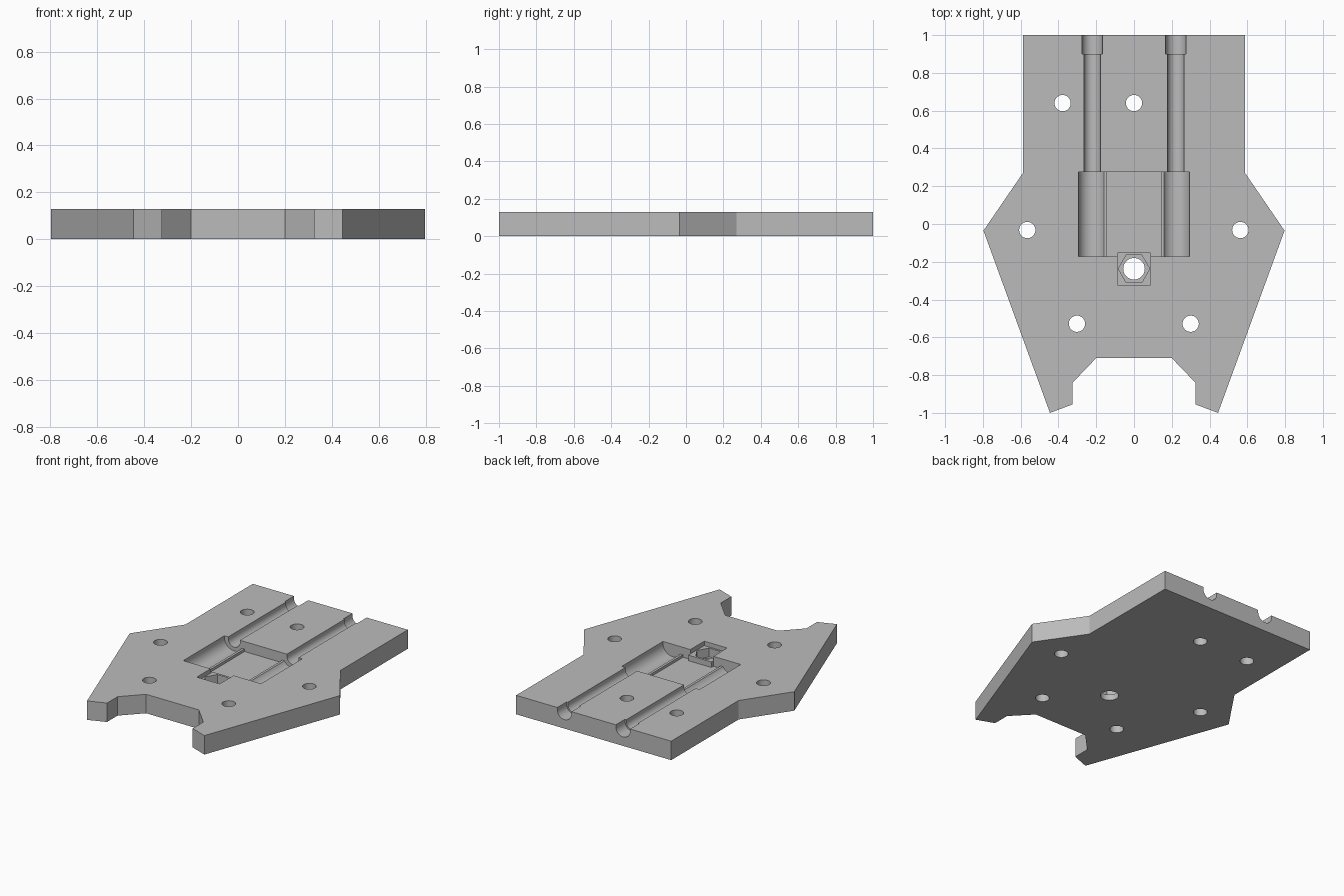
import bpy, bmesh, math
from mathutils import Matrix

old = bpy.data.objects.get("Cube")
if old:
    bpy.data.objects.remove(old, do_unlink=True)

THICK = 0.13
grey = bpy.data.materials.new("plain grey")
grey.use_nodes = True
grey.diffuse_color = (0.5, 0.5, 0.5, 1)
grey.node_tree.nodes["Principled BSDF"].inputs["Base Color"].default_value = (0.5, 0.5, 0.5, 1)


def prism(name, points, low, high):
    """Extrude an xy outline between two heights."""
    bm = bmesh.new()
    face = bm.faces.new([bm.verts.new((x, y, low)) for x, y in points])
    up = bmesh.ops.extrude_face_region(bm, geom=[face])["geom"]
    bmesh.ops.translate(bm, vec=(0, 0, high - low),
                        verts=[v for v in up if isinstance(v, bmesh.types.BMVert)])
    bmesh.ops.recalc_face_normals(bm, faces=bm.faces)
    mesh = bpy.data.meshes.new(name)
    bm.to_mesh(mesh)
    bm.free()
    mesh.materials.append(grey)
    obj = bpy.data.objects.new(name, mesh)
    bpy.context.collection.objects.link(obj)
    return obj


def block(name, x0, x1, y0, y1, low, high):
    return prism(name, [(x0, y0), (x1, y0), (x1, y1), (x0, y1)], low, high)


def disc(name, x, y, r, low, high, sides=48):
    ring = [math.tau * i / sides for i in range(sides)]
    return prism(name, [(x + r * math.cos(a), y + r * math.sin(a)) for a in ring], low, high)


def trough(name, x, y0, y1, r, axis_z):
    """U-shaped channel cutter running along y, open at the top."""
    arc = [math.pi * (1 + i / 24) for i in range(25)]
    pts = [(r * math.cos(a), r * math.sin(a)) for a in arc] + [(r, 0.1), (-r, 0.1)]
    obj = prism(name, pts, 0, y1 - y0)
    obj.data.transform(Matrix.Translation((x, y1, axis_z)) @ Matrix.Rotation(math.pi / 2, 4, "X"))
    return obj


# Plate outline, mirrored from the left half
half = [(0.2, -0.71), (0.325, -0.84), (0.325, -0.955), (0.445, -1.0),
        (0.797, -0.035), (0.588, 0.27), (0.588, 1.0)]
plate = prism("plate", half + [(-x, y) for x, y in reversed(half)], 0, THICK)


def boolean(tool, operation="DIFFERENCE"):
    """Apply one solid to the plate and discard it."""
    mod = plate.modifiers.new(tool.name, "BOOLEAN")
    mod.object, mod.operation, mod.solver = tool, operation, "EXACT"
    bpy.context.view_layer.objects.active = plate
    bpy.ops.object.modifier_apply(modifier=mod.name)
    bpy.data.objects.remove(tool, do_unlink=True)


# Central recess with two round-bottomed beds and a lower flat floor
boolean(block("recess_ledge", -0.2, 0.2, -0.172, 0.275, 0.08, 0.2))
boolean(block("recess_floor", -0.143, 0.143, -0.172, 0.275, 0.062, 0.2))
for side in (-1, 1):
    x = 0.222 * side
    boolean(trough("round_bed", x, -0.172, 0.275, 0.073, 0.118))
    boolean(trough("rod_channel", x, 0.2, 1.1, 0.044, 0.115))
    boolean(trough("channel_mouth", x, 0.9, 1.1, 0.054, 0.115))

# Nut seat: sunken square, raised block, hexagonal pocket and bolt hole
NUT_Y = -0.237
boolean(block("seat_cut", -0.087, 0.087, -0.322, -0.15, 0.1, 0.2))
boolean(block("seat_block", -0.087, 0.087, -0.19, -0.15, 0.03, 0.1), "UNION")
boolean(disc("nut_pocket", 0, NUT_Y, 0.083, 0.04, 0.2, 6))
boolean(disc("bolt_hole", 0, NUT_Y, 0.057, -0.1, 0.2))

# Mounting holes
for x, y in [(-0.378, 0.64), (0, 0.64), (-0.565, -0.032), (0.563, -0.032),
             (-0.302, -0.528), (0.3, -0.528)]:
    boolean(disc("mounting_hole", x, y, 0.043, -0.1, 0.2))

# Smooth curved walls, sharp edges kept
plate.select_set(True)
bpy.context.view_layer.objects.active = plate
bpy.ops.object.shade_smooth_by_angle(angle=math.radians(30))
